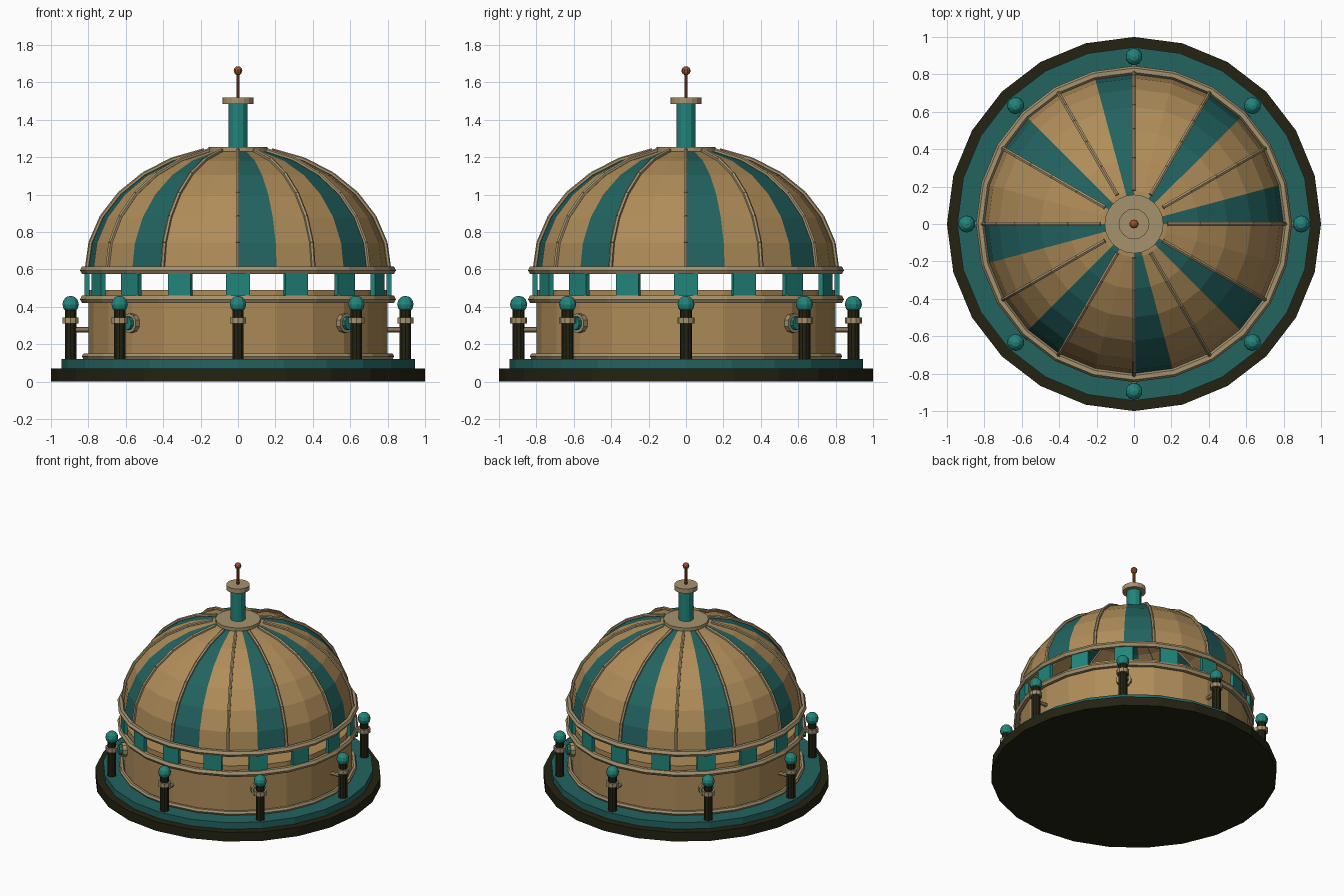
import bpy, bmesh, math
from mathutils import Vector, Matrix

if "Cube" in bpy.data.objects:
    bpy.data.objects.remove(bpy.data.objects["Cube"])


def mat(name, col):
    m = bpy.data.materials.new(name)
    m.diffuse_color = (*col, 1)
    m.use_nodes = True
    m.node_tree.nodes["Principled BSDF"].inputs["Base Color"].default_value = m.diffuse_color
    return m


TAN = mat("tan_stone", (0.43, 0.265, 0.10))
TRIM = mat("pale_trim", (0.38, 0.29, 0.155))
TEAL = mat("deep_teal", (0.016, 0.125, 0.117))
BRIGHT = mat("bright_teal", (0.015, 0.235, 0.20))
DARK = mat("dark_iron", (0.017, 0.016, 0.006))
RUST = mat("rust_copper", (0.33, 0.08, 0.018))


def finish(name, bm, *mats):
    me = bpy.data.meshes.new(name)
    bm.to_mesh(me)
    bm.free()
    for m in mats:
        me.materials.append(m)
    ob = bpy.data.objects.new(name, me)
    bpy.context.collection.objects.link(ob)
    return ob


def rod(bm, a, b, r, n):
    # closed cylinder between two points
    a, b = Vector(a), Vector(b)
    d = b - a
    q = d.to_track_quat('Z', 'Y').to_matrix().to_4x4()
    bmesh.ops.create_cone(bm, cap_ends=True, segments=n, radius1=r, radius2=r,
                          depth=d.length, matrix=Matrix.Translation((a + b) / 2) @ q)


def disc(name, r, z0, z1, n, m):
    bm = bmesh.new()
    rod(bm, (0, 0, z0), (0, 0, z1), r, n)
    return finish(name, bm, m)


def ball(bm, p, r, u, v):
    bmesh.ops.create_uvsphere(bm, u_segments=u, v_segments=v, radius=r,
                              matrix=Matrix.Translation(p))


def polar(r, a, z):
    return Vector((r * math.cos(a), r * math.sin(a), z))


def ring(name, R, r, z, m):
    bpy.ops.mesh.primitive_torus_add(major_radius=R, minor_radius=r, major_segments=24,
                                     minor_segments=6, location=(0, 0, z))
    ob = bpy.context.object
    ob.name = name
    ob.data.materials.append(m)


def around(n, start=0.0):
    return [start + i * math.tau / n for i in range(n)]


# stepped base and drum
disc("base_plinth", 1.0, 0, 0.07, 24, DARK)
disc("base_step", 0.945, 0.07, 0.12, 24, TEAL)
disc("drum", 0.8, 0.12, 0.49, 24, TAN)
ring("drum_foot_ring", 0.818, 0.017, 0.135, TRIM)
ring("drum_top_ring", 0.822, 0.023, 0.44, TRIM)
ring("dome_ring", 0.822, 0.023, 0.595, TRIM)

# window blocks between drum and dome
bm = bmesh.new()
for a in around(16):
    mx = (Matrix.Rotation(a, 4, 'Z') @ Matrix.Translation((0.807, 0, 0.512))
          @ Matrix.Diagonal((0.025, 0.13, 0.135, 1)))
    bmesh.ops.create_cube(bm, size=1, matrix=mx)
finish("window_blocks", bm, BRIGHT)

# open dome shell, every third sector teal
STEPS = 7
bm = bmesh.new()
rows = []
for k in range(STEPS):
    t = k * math.pi / 2 / STEPS
    rows.append([bm.verts.new(polar(0.8 * math.cos(t), a, 0.595 + 0.65 * math.sin(t)))
                 for a in around(24)])
top = bm.verts.new((0, 0, 1.245))
for i in range(24):
    j = (i + 1) % 24
    for k in range(STEPS):
        if k + 1 < STEPS:
            f = bm.faces.new((rows[k][i], rows[k][j], rows[k + 1][j], rows[k + 1][i]))
        else:
            f = bm.faces.new((rows[k][i], rows[k][j], top))
        f.material_index = 1 if i % 3 == 0 else 0
finish("dome", bm, TAN, TEAL)

# dome ribs
bm = bmesh.new()
for a in around(12):
    pts = []
    for k in range(STEPS):
        t = k * math.pi / 2 / STEPS
        pts.append(polar(0.808 * math.cos(t), a, 0.597 + 0.655 * math.sin(t)))
    for p, q in zip(pts, pts[1:]):
        rod(bm, p, q, 0.012, 6)
finish("dome_ribs", bm, TRIM)

# crown, chimney column and finial
disc("crown_collar", 0.157, 1.222, 1.255, 24, TRIM)
disc("crown_column", 0.052, 1.25, 1.487, 12, BRIGHT)
disc("column_cap", 0.082, 1.485, 1.52, 16, TRIM)
bm = bmesh.new()
rod(bm, (0, 0, 1.515), (0, 0, 1.66), 0.009, 8)
ball(bm, (0, 0, 1.662), 0.024, 10, 8)
finish("finial", bm, RUST)

# ring of posts with collars and ball caps
posts, collars, caps = bmesh.new(), bmesh.new(), bmesh.new()
for a in around(8):
    rod(posts, polar(0.895, a, 0.12), polar(0.895, a, 0.385), 0.032, 10)
    rod(collars, polar(0.895, a, 0.31), polar(0.895, a, 0.342), 0.045, 10)
    ball(caps, polar(0.895, a, 0.413), 0.046, 10, 6)
finish("posts", posts, DARK)
finish("post_collars", collars, TRIM)
finish("post_caps", caps, BRIGHT)

# tie bars on the four sides
bm = bmesh.new()
for a in around(4):
    rod(bm, polar(0.78, a, 0.277), polar(0.885, a, 0.277), 0.014, 8)
finish("tie_bars", bm, TRIM)

# round wall lamps on the diagonals
housing, lens = bmesh.new(), bmesh.new()
for a in around(4, math.pi / 4):
    rod(housing, polar(0.77, a, 0.312), polar(0.825, a, 0.312), 0.053, 10)
    rod(lens, polar(0.82, a, 0.312), polar(0.845, a, 0.312), 0.037, 10)
finish("lamp_housings", housing, TRIM)
finish("lamp_lenses", lens, BRIGHT)
